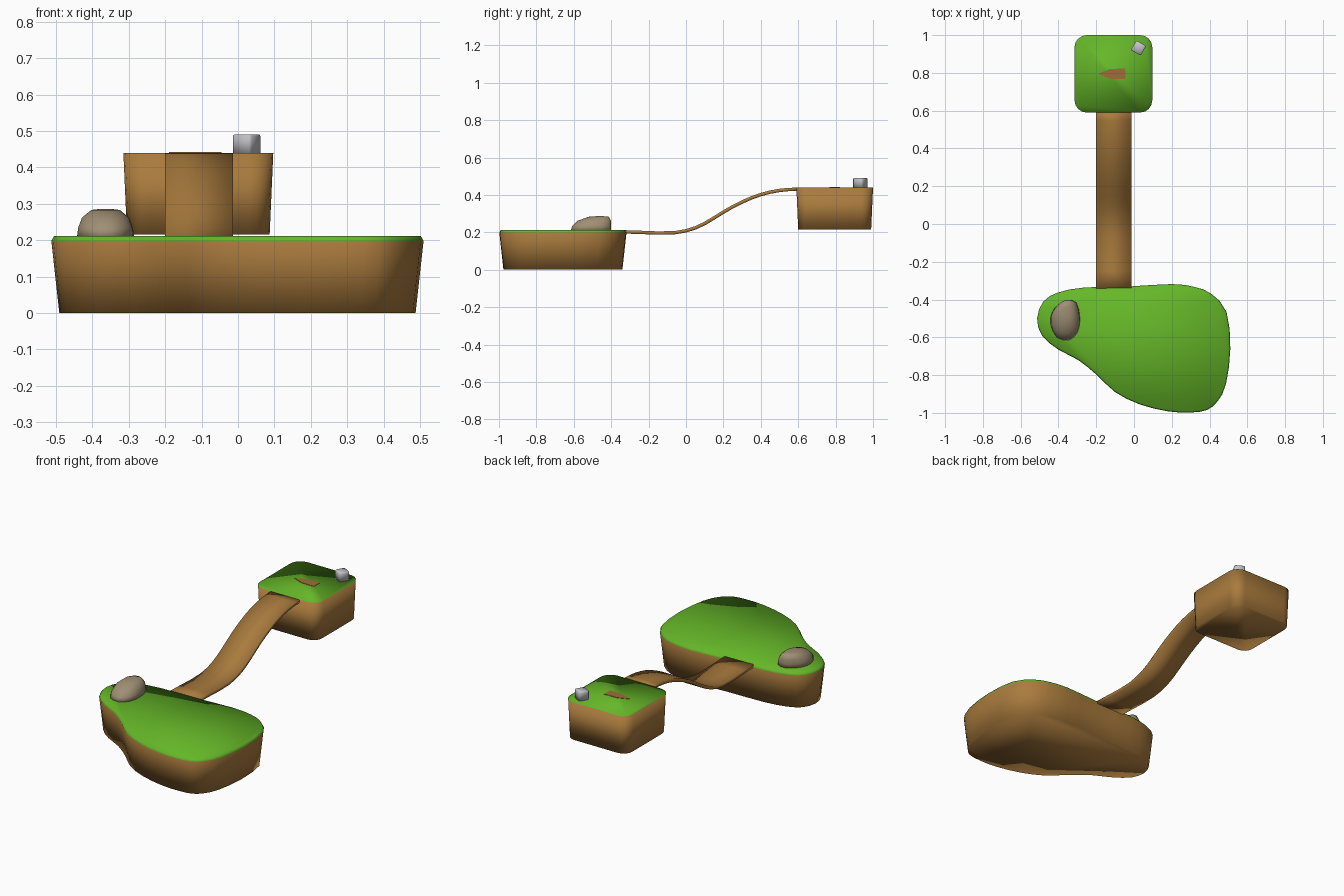
import bpy, bmesh, math
from mathutils import Vector

if "Cube" in bpy.data.objects:
    bpy.data.objects.remove(bpy.data.objects["Cube"])


def material(name, rgb):
    m = bpy.data.materials.new(name)
    m.diffuse_color = (*rgb, 1)
    m.use_nodes = True
    m.node_tree.nodes["Principled BSDF"].inputs["Base Color"].default_value = m.diffuse_color
    return m


GRASS = material("grass green", (0.13, 0.47, 0.021))
EARTH = material("earth brown", (0.40, 0.198, 0.047))
STONE = material("stone tan", (0.35, 0.275, 0.175))
GREY = material("light grey", (0.54, 0.54, 0.57))
CLAY = material("clay brown", (0.36, 0.15, 0.04))


def smooth_loop(pts, steps=2):
    """Closed Catmull-Rom curve through the points."""
    out, n = [], len(pts)
    p = [Vector(q) for q in pts]
    for i in range(n):
        a, b, c, d = p[i - 1], p[i], p[(i + 1) % n], p[(i + 2) % n]
        for s in range(steps):
            t = s / steps
            out.append(0.5 * (2 * b + (c - a) * t + (2 * a - 5 * b + 4 * c - d) * t * t
                              + (3 * b - a - 3 * c + d) * t ** 3))
    return out


def inset(loop, d):
    """Move a counter-clockwise loop inwards by d."""
    out = []
    for i, p in enumerate(loop):
        t = (loop[(i + 1) % len(loop)] - loop[i - 1]).normalized()
        out.append(p + Vector((-t.y, t.x)) * d)
    return out


def loft(name, rings, mats, rule=None, smooth=True):
    """Skin a stack of equal-sized 3D rings and cap both ends."""
    bm = bmesh.new()
    vs = [[bm.verts.new(v) for v in r] for r in rings]
    n = len(rings[0])
    for lo, hi in zip(vs, vs[1:]):
        for i in range(n):
            j = (i + 1) % n
            bm.faces.new((lo[i], lo[j], hi[j], hi[i]))
    bm.faces.new(vs[0][::-1])
    bm.faces.new(vs[-1])
    bmesh.ops.recalc_face_normals(bm, faces=bm.faces)
    for f in bm.faces:
        f.smooth = smooth
        f.material_index = rule(f) if rule else 0
    me = bpy.data.meshes.new(name)
    bm.to_mesh(me)
    bm.free()
    for m in mats:
        me.materials.append(m)
    ob = bpy.data.objects.new(name, me)
    bpy.context.collection.objects.link(ob)
    return ob


def layers(loop, spec):
    return [[(p.x, p.y, z) for p in inset(loop, d)] for d, z in spec]


def rounded_rect(cx, cy, hx, hy, r, seg=4):
    out = []
    for k, (sx, sy) in enumerate([(1, 1), (-1, 1), (-1, -1), (1, -1)]):
        for s in range(seg + 1):
            a = math.pi / 2 * (k + s / seg)
            out.append(Vector((cx + sx * (hx - r) + r * math.cos(a),
                               cy + sy * (hy - r) + r * math.sin(a))))
    return out


# Large low island (counter-clockwise outline)
outline = [(-0.513, -0.50), (-0.487, -0.592), (-0.40, -0.665), (-0.296, -0.72), (-0.196, -0.80),
           (-0.10, -0.89), (0.03, -0.955), (0.18, -0.992), (0.296, -0.998), (0.386, -0.985),
           (0.444, -0.937), (0.487, -0.847), (0.51, -0.66), (0.49, -0.466), (0.41, -0.37),
           (0.32, -0.333), (0.20, -0.318), (-0.016, -0.33), (-0.26, -0.336), (-0.40, -0.362),
           (-0.48, -0.41)]
loft("large_island", layers(smooth_loop(outline), [(0.022, 0), (0, 0.198), (0.008, 0.212)]),
     [EARTH, GRASS], lambda f: int(f.calc_center_median().z > 0.2))

# Small raised island
loft("small_island", layers(rounded_rect(-0.109, 0.795, 0.206, 0.205, 0.065),
                            [(0.01, 0.215), (0, 0.44)]),
     [EARTH, GRASS], lambda f: int(f.calc_center_median().z > 0.43))

# Curved ramp between the islands
path = [(-0.345, 0.203), (-0.25, 0.2), (-0.15, 0.196), (-0.06, 0.198), (0, 0.208), (0.05, 0.224),
        (0.1, 0.247), (0.15, 0.277), (0.2, 0.308), (0.25, 0.337), (0.3, 0.362), (0.35, 0.384),
        (0.4, 0.402), (0.45, 0.415), (0.5, 0.424), (0.55, 0.429), (0.6, 0.43)]
sections = []
for i, p in enumerate(path):
    a, b = path[max(i - 1, 0)], path[min(i + 1, len(path) - 1)]
    t = (Vector(b) - Vector(a)).normalized() * 0.009
    sections.append([(x, p[0] - s * t.y, p[1] + s * t.x)
                     for x, s in ((-0.2, -1), (-0.014, -1), (-0.014, 1), (-0.2, 1))])
loft("ramp", sections, [EARTH])

# Boulder with a steep back and a sloping front
base = smooth_loop([(-0.443, -0.53), (-0.41, -0.602), (-0.345, -0.618), (-0.298, -0.575),
                    (-0.285, -0.50), (-0.305, -0.415), (-0.36, -0.402), (-0.405, -0.43),
                    (-0.435, -0.47)])
rings = []
for k, z, cy in [(1, 0.205, -0.505), (0.95, 0.235, -0.5), (0.82, 0.262, -0.486),
                 (0.5, 0.283, -0.465), (0.2, 0.286, -0.46)]:
    rings.append([(-0.364 + (p.x + 0.364) * k, cy + (p.y + 0.505) * k, z) for p in base])
loft("boulder", rings, [STONE])

# Small grey block, turned on the island corner
ang = math.radians(-30)
block = []
for p in rounded_rect(0, 0, 0.0295, 0.0295, 0.005, 1):
    block.append(Vector((0.024 + p.x * math.cos(ang) - p.y * math.sin(ang),
                         0.932 + p.x * math.sin(ang) + p.y * math.cos(ang))))
loft("grey_block", layers(block, [(0, 0.438), (0, 0.486), (0.003, 0.49)]), [GREY])

# Arrow-shaped marker plate on the small island
arrow = [(-0.19, 0.795), (-0.127, 0.769), (-0.045, 0.767), (-0.045, 0.823), (-0.127, 0.821)]
loft("arrow_marker", [[(x, y, z) for x, y in arrow] for z in (0.439, 0.442)], [CLAY], smooth=False)
